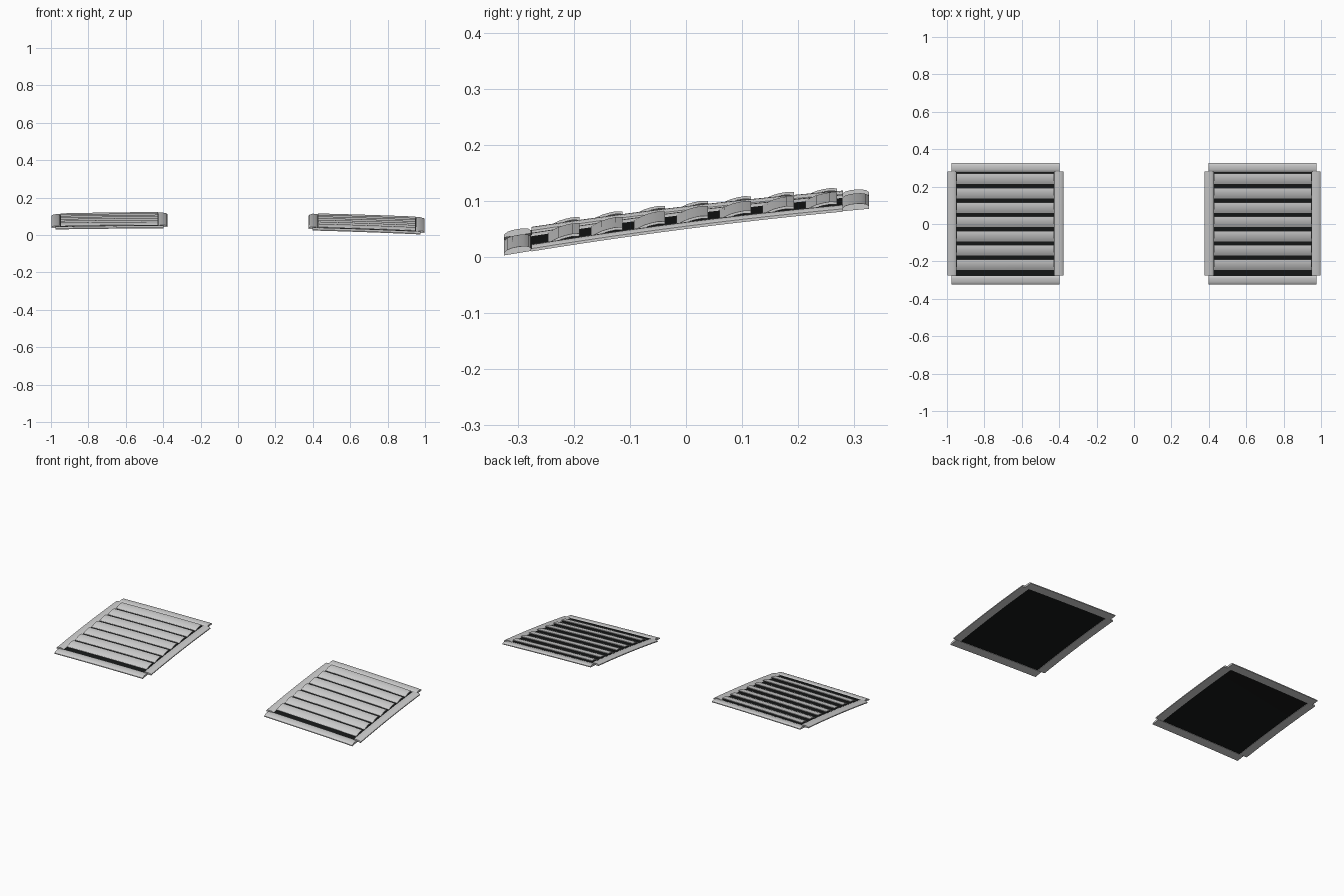
import bpy, bmesh

if "Cube" in bpy.data.objects:
    bpy.data.objects.remove(bpy.data.objects["Cube"])

# Gently crowned body surface that both vents follow
def surface(x, y):
    along = 0.05 + 0.128 * y - 0.062 * y * y
    across = 0.0275 - 0.011 * x - 0.0165 * x * x
    return along + across + 0.008 * (x - 1) * y

black = bpy.data.materials.new("dark_mesh")
black.diffuse_color = (0.008, 0.009, 0.009, 1)
black.use_nodes = True
black.node_tree.nodes["Principled BSDF"].inputs["Base Color"].default_value = black.diffuse_color

# Sweep a closed (offset, height) profile along x or y, draped on the surface
def strip(name, profile, center, start, end, axis, segs=12, mat=None):
    bm = bmesh.new()
    rings = []
    for i in range(segs + 1):
        s = start + (end - start) * i / segs
        ring = []
        for o, h in profile:
            x, y = (s, center + o) if axis == 'x' else (center + o, s)
            ring.append(bm.verts.new((x, y, surface(x, y) + h)))
        rings.append(ring)
    n = len(profile)
    for a, b in zip(rings, rings[1:]):
        for j in range(n):
            k = (j + 1) % n
            bm.faces.new((a[j], a[k], b[k], b[j]))
    bm.faces.new(rings[0])
    bm.faces.new(rings[-1])
    bmesh.ops.recalc_face_normals(bm, faces=bm.faces[:])
    me = bpy.data.meshes.new(name)
    bm.to_mesh(me)
    bm.free()
    ob = bpy.data.objects.new(name, me)
    bpy.context.collection.objects.link(ob)
    if mat:
        me.materials.append(mat)
    bpy.ops.object.select_all(action='DESELECT')
    ob.select_set(True)
    bpy.context.view_layer.objects.active = ob
    bpy.ops.object.shade_smooth_by_angle(angle=0.6)
    return ob

# Softly domed frame bar section
bar = [(-0.024, 0), (-0.024, 0.005), (-0.019, 0.009), (-0.01, 0.011), (0, 0.0115),
       (0.01, 0.011), (0.019, 0.009), (0.024, 0.005), (0.024, 0)]
# S-curved louvre blade, raised toward the back
line = [(-0.029, 0.005), (-0.02, 0.009), (-0.01, 0.0125),
        (0.002, 0.0145), (0.014, 0.0155), (0.027, 0.014)]
blade = [(o, h + 0.0025) for o, h in line] + [(o, h - 0.0025) for o, h in reversed(line)]
# Thin backing panel section, subdivided so that it follows the curve
xs = [-0.266 + 0.532 * i / 8 for i in range(9)]
panel = [(o, 0.006) for o in xs] + [(o, 0.002) for o in reversed(xs)]

for side, cx in (("left", -0.688), ("right", 0.688)):
    # Frame
    strip(side + "_front_bar", bar, -0.3, cx - 0.289, cx + 0.289, 'x')
    strip(side + "_rear_bar", bar, 0.302, cx - 0.289, cx + 0.289, 'x')
    strip(side + "_outer_bar", bar, cx + (0.286 if cx > 0 else -0.286), -0.275, 0.28, 'y')
    strip(side + "_inner_bar", bar, cx - (0.286 if cx > 0 else -0.286), -0.275, 0.28, 'y')
    # Dark backing
    strip(side + "_backing_panel", panel, cx, -0.28, 0.283, 'y', 14, black)
    # Louvres
    for i in range(7):
        strip(f"{side}_louvre_{i + 1}", blade, -0.217 + 0.0765 * i,
              cx - 0.261, cx + 0.261, 'x')
